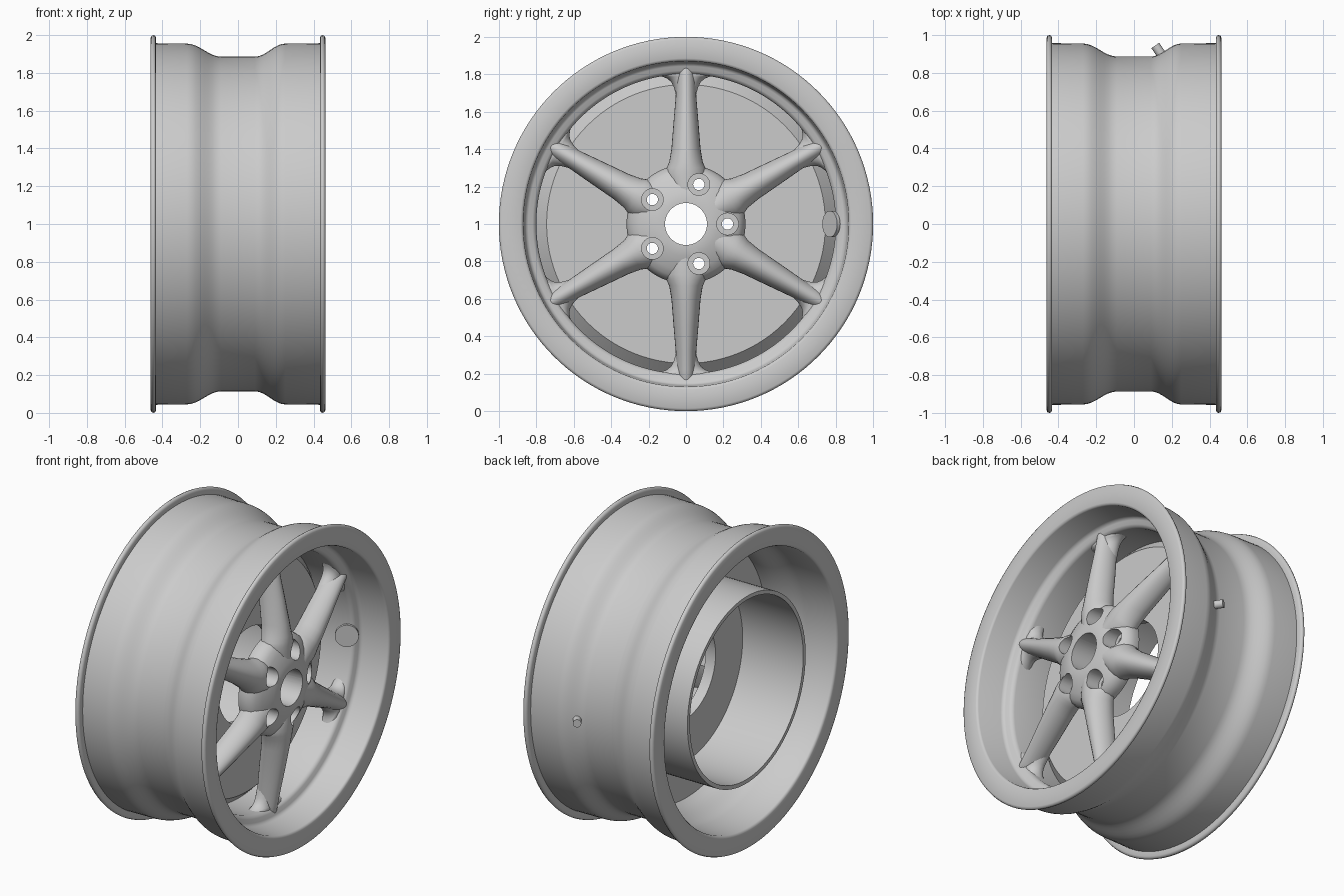
import bpy, bmesh, math
from mathutils import Matrix, Vector

cube = bpy.data.objects.get("Cube")
if cube:
    bpy.data.objects.remove(cube)

metal = bpy.data.materials.new("grey_metal")
metal.use_nodes = True
GREY = (0.6, 0.6, 0.6, 1)
metal.diffuse_color = GREY
metal.node_tree.nodes["Principled BSDF"].inputs["Base Color"].default_value = GREY
CENTRE = Vector((0, 0, 1))


def finish(bm, name, angle=35):
    bmesh.ops.recalc_face_normals(bm, faces=bm.faces)
    mesh = bpy.data.meshes.new(name)
    bm.to_mesh(mesh)
    bm.free()
    ob = bpy.data.objects.new(name, mesh)
    bpy.context.collection.objects.link(ob)
    mesh.materials.append(metal)
    smooth(ob, angle)
    return ob


def smooth(ob, angle=35):
    bpy.ops.object.select_all(action='DESELECT')
    ob.select_set(True)
    bpy.context.view_layer.objects.active = ob
    bpy.ops.object.shade_smooth_by_angle(angle=math.radians(angle))


def bridge(bm, a, b):
    n = len(a)
    for i in range(n):
        bm.faces.new((a[i], a[(i + 1) % n], b[(i + 1) % n], b[i]))


def revolve(profile, name, steps=96, angle=35):
    """Turn a closed (x, radius) profile around the axle."""
    bm = bmesh.new()
    rings = []
    for i in range(steps):
        a = math.tau * i / steps
        rings.append([bm.verts.new(CENTRE + Vector((x, r * math.cos(a), r * math.sin(a))))
                      for x, r in profile])
    for i in range(steps):
        bridge(bm, rings[i], rings[(i + 1) % steps])
    return finish(bm, name, angle)


def rod(bm, a, b, radius, segments=32):
    """Add a closed cylinder from a to b."""
    a, b = Vector(a), Vector(b)
    turn = (b - a).to_track_quat('Z', 'Y').to_matrix().to_4x4()
    bmesh.ops.create_cone(bm, cap_ends=True, segments=segments, radius1=radius, radius2=radius,
                          depth=(b - a).length, matrix=Matrix.Translation((a + b) / 2) @ turn)


def ease(a, b, n=8):
    """S-shaped run of profile points from a to b."""
    return [(a[0] + (b[0] - a[0]) * i / n,
             a[1] + (b[1] - a[1]) * (0.5 - 0.5 * math.cos(math.pi * i / n))) for i in range(n + 1)]


def spoke_set(stations, name, sides=24):
    """Loft six arms through stations of radius, half width, front x, back x."""
    bm = bmesh.new()
    for k in range(6):
        turn = Matrix.Rotation(math.radians(30 + 60 * k), 3, 'X')
        last = None
        for r, half, front, back in stations:
            mid = back + 0.4 * (front - back)
            ring = []
            for j in range(sides):
                a = math.tau * j / sides
                c, s = math.cos(a), math.sin(a)
                if s >= 0:
                    x = mid + (front - mid) * s ** 1.15
                else:
                    x = mid - (mid - back) * abs(s) ** 0.6
                ring.append(bm.verts.new(CENTRE + turn @ Vector((x, r, half * c))))
            if last:
                bridge(bm, last, ring)
            else:
                bm.faces.new(ring)
            last = ring
        bm.faces.new(last)
    return finish(bm, name, 50)


# Barrel: rounded lips, dropped centre outside, spoke seat inside
lip = [(0.433, 0.957), (0.433, 0.985), (0.438, 0.996), (0.448, 1.0), (0.458, 0.996), (0.463, 0.985)]
outer = [(-x, r) for x, r in reversed(lip)]
outer += ease((-0.27, 0.955), (-0.09, 0.886)) + ease((0.09, 0.886), (0.25, 0.955)) + lip
inner = [(0.463, 0.885), (0.459, 0.875), (0.45, 0.87), (0.29, 0.862), (0.275, 0.855), (0.268, 0.843),
         (0.262, 0.82), (0.252, 0.806), (0.235, 0.8), (-0.02, 0.8)]
inner += ease((-0.04, 0.8), (-0.25, 0.865)) + [(-0.45, 0.87), (-0.459, 0.876), (-0.463, 0.886)]
revolve(outer + inner, "rim_barrel", 128, 50)

# Brake drum with its bevelled flange, open to the back
revolve([(0.07, 0.3), (0.07, 0.745), (0.01, 0.805), (-0.01, 0.805), (-0.01, 0.6), (-0.43, 0.6),
         (-0.43, 0.575), (0.0, 0.575), (0.0, 0.3)], "brake_drum")

# Domed hub
hub = revolve([(0.2, 0.05), (0.2, 0.28), (0.22, 0.31), (0.26, 0.318), (0.3, 0.308), (0.325, 0.285),
               (0.345, 0.25), (0.36, 0.21), (0.374, 0.17), (0.38, 0.13), (0.38, 0.05)], "hub")

# Tapering spokes, and the low webs that fillet them into the rim
spokes = spoke_set([(0.16, 0.075, 0.37, 0.22), (0.22, 0.1, 0.37, 0.22), (0.27, 0.11, 0.37, 0.21),
                    (0.3, 0.103, 0.369, 0.205), (0.33, 0.09, 0.366, 0.2), (0.4, 0.078, 0.355, 0.19),
                    (0.55, 0.066, 0.325, 0.17), (0.68, 0.055, 0.297, 0.155),
                    (0.78, 0.053, 0.277, 0.15), (0.82, 0.05, 0.27, 0.15), (0.85, 0.04, 0.26, 0.16)],
                   "spokes")
spoke_set([(0.66, 0.045, 0.26, 0.155), (0.7, 0.056, 0.258, 0.152), (0.735, 0.066, 0.256, 0.15),
           (0.76, 0.08, 0.254, 0.15), (0.777, 0.1, 0.253, 0.15), (0.787, 0.125, 0.253, 0.15),
           (0.797, 0.175, 0.253, 0.15), (0.83, 0.19, 0.25, 0.16)], "spoke_webs")


def cut(ob, tools):
    for tool in tools:
        mod = ob.modifiers.new("cut", 'BOOLEAN')
        mod.operation = 'DIFFERENCE'
        mod.solver = 'EXACT'
        mod.object = tool
    graph = bpy.context.evaluated_depsgraph_get()
    mesh = bpy.data.meshes.new_from_object(ob.evaluated_get(graph))
    ob.modifiers.clear()
    ob.data = mesh
    smooth(ob)


# Axle bore and five stepped bolt holes
wide, narrow = bmesh.new(), bmesh.new()
rod(narrow, (0.1, 0, 1), (0.5, 0, 1), 0.112, 48)
for k in range(5):
    a = math.tau * k / 5
    y, z = 0.222 * math.cos(a), 1 + 0.222 * math.sin(a)
    rod(wide, (0.28, y, z), (0.5, y, z), 0.058)
    rod(narrow, (0.1, y, z), (0.5, y, z), 0.03)
cutters = [finish(wide, "counterbore_cutter"), finish(narrow, "hole_cutter")]
for c in cutters:
    c.hide_render = True
for part in (hub, spokes):
    cut(part, cutters)
for c in cutters:
    bpy.data.objects.remove(c)

# Valve: broad seat inside, thin stem outside
bm = bmesh.new()
axis = Vector((-0.57, 0.82, 0)).normalized()
seat = Vector((0.235, 0.768, 1))
rod(bm, seat, seat + axis * 0.02, 0.07)
rod(bm, seat, seat + axis * 0.215, 0.025, 20)
finish(bm, "valve")
